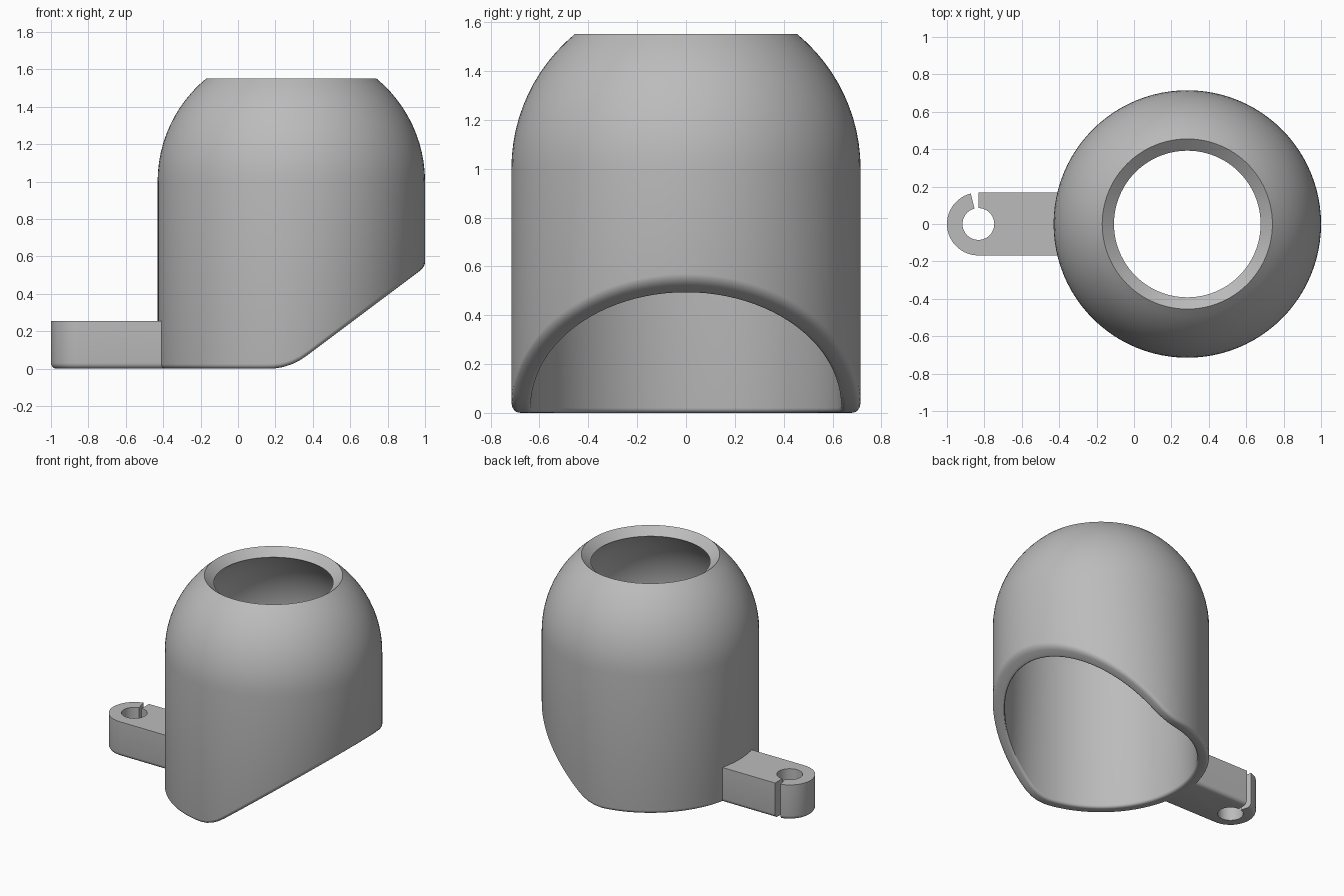
import bpy, math

if "Cube" in bpy.data.objects:
    bpy.data.objects.remove(bpy.data.objects["Cube"])

GREY = bpy.data.materials.new("plain_grey")
GREY.diffuse_color = (0.5, 0.5, 0.5, 1)
GREY.use_nodes = True
GREY.node_tree.nodes["Principled BSDF"].inputs["Base Color"].default_value = GREY.diffuse_color


def make(name, verts, faces):
    mesh = bpy.data.meshes.new(name)
    mesh.from_pydata(verts, [], faces)
    mesh.materials.append(GREY)
    mesh.update()
    obj = bpy.data.objects.new(name, mesh)
    bpy.context.collection.objects.link(obj)
    return obj


def arc(cx, cy, r, a0, a1, n):
    """Points on an arc, angles in degrees."""
    return [(cx + r * math.cos(math.radians(a0 + (a1 - a0) * i / n)),
             cy + r * math.sin(math.radians(a0 + (a1 - a0) * i / n)))
            for i in range(n + 1)]


# Bottom edge height: flat, then a fillet arc, then a slope
KNEE, TAN, SLOPE, FILLET = 0.275, 0.11, 0.75, 0.33


def bottom(x):
    if x < KNEE - TAN:
        return 0.0
    if x > KNEE + 0.8 * TAN:
        return SLOPE * (x - KNEE)
    return FILLET - math.sqrt(FILLET ** 2 - (x - KNEE + TAN) ** 2)


# Hollow domed shell: a closed wall section swept around the axis
CX, R_OUT, R_IN, DOME_Z, SEG = 0.285, 0.715, 0.635, 1.0, 96
top_out = math.degrees(math.acos(0.455 / R_OUT))
top_in = math.degrees(math.acos(0.392 / R_IN))
lip = arc(R_IN + 0.02, 0.02, 0.02, 180, 270, 4) + arc(R_OUT - 0.025, 0.025, 0.025, 270, 360, 4)
dome = arc(0, DOME_Z, R_OUT, 0, top_out, 12) + arc(0, DOME_Z, R_IN, top_in, 0, 12)
section = [(r, z, True) for r, z in lip] + [(r, z, False) for r, z in dome]

verts, faces, n = [], [], len(section)
for s in range(SEG):
    a = 2 * math.pi * s / SEG
    for r, z, follows_cut in section:
        x = CX + r * math.cos(a)
        verts.append((x, r * math.sin(a), z + (bottom(x) if follows_cut else 0)))
    t = (s + 1) % SEG
    for i in range(n):
        j = (i + 1) % n
        faces.append((s * n + i, t * n + i, t * n + j, s * n + j))
shell = make("domed_shell", verts, faces)

# Clip arm: slotted ring end on a straight bar, lower outer edge rounded
HX, R_ARM, R_HOLE, SLOT, TOP, RND = -0.832, 0.168, 0.085, 104, 0.255, 0.03


def outline(inset):
    r = R_ARM - inset
    return ([(-0.385, -r)] + arc(HX, 0, r, 270, SLOT, 24)
            + arc(HX, 0, R_HOLE, SLOT, 450, 40) + [(HX, r), (-0.385, r)])


layers = [(RND - dx, z) for dx, z in
          [(RND * math.sin(a), RND * (1 - math.cos(a)))
           for a in [math.pi / 2 * k / 4 for k in range(5)]]] + [(0, TOP)]
verts = [(x, y, z) for inset, z in layers for x, y in outline(inset)]
n = len(outline(0))
faces = [tuple(range(n)), tuple(reversed(range(n * (len(layers) - 1), n * len(layers))))]
for k in range(len(layers) - 1):
    for i in range(n):
        j = (i + 1) % n
        faces.append((k * n + j, k * n + i, (k + 1) * n + i, (k + 1) * n + j))
arm = make("clip_arm", verts, faces)

# Consistent outward normals and smooth shading with crisp edges
for obj in (shell, arm):
    bpy.ops.object.select_all(action='DESELECT')
    obj.select_set(True)
    bpy.context.view_layer.objects.active = obj
    bpy.ops.object.mode_set(mode='EDIT')
    bpy.ops.mesh.select_all(action='SELECT')
    bpy.ops.mesh.normals_make_consistent(inside=False)
    bpy.ops.object.mode_set(mode='OBJECT')
    bpy.ops.object.shade_smooth_by_angle(angle=math.radians(30))
